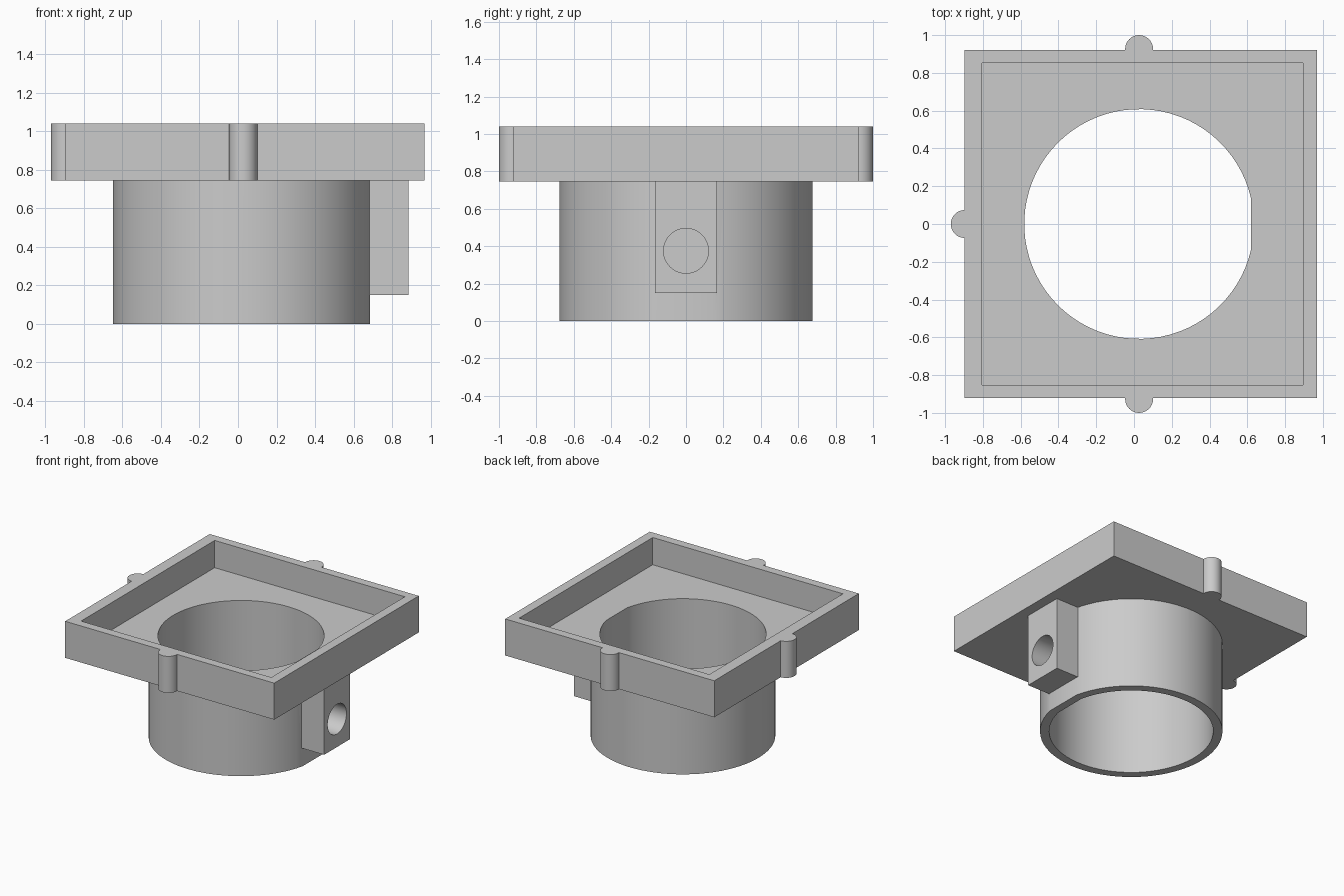
import bpy, bmesh, math

if "Cube" in bpy.data.objects:
    bpy.data.objects.remove(bpy.data.objects["Cube"])

grey = bpy.data.materials.new("light grey plastic")
grey.use_nodes = True
COLOUR = (0.6, 0.6, 0.6, 1)
grey.diffuse_color = COLOUR
grey.node_tree.nodes["Principled BSDF"].inputs["Base Color"].default_value = COLOUR

CX = 0.027                    # axis of the tube
BASE, FLOOR, TOP = 0.745, 0.82, 1.04


def prism(name, outline, z0, z1):
    """Extrude a flat outline from z0 to z1."""
    bm = bmesh.new()
    face = bm.faces.new([bm.verts.new((x, y, z0)) for x, y in outline])
    geom = bmesh.ops.extrude_face_region(bm, geom=[face])["geom"]
    for v in geom:
        if isinstance(v, bmesh.types.BMVert):
            v.co.z = z1
    bmesh.ops.recalc_face_normals(bm, faces=bm.faces)
    mesh = bpy.data.meshes.new(name)
    bm.to_mesh(mesh)
    bm.free()
    mesh.materials.append(grey)
    ob = bpy.data.objects.new(name, mesh)
    bpy.context.collection.objects.link(ob)
    return ob


def rect(x0, x1, y0, y1):
    return [(x0, y0), (x1, y0), (x1, y1), (x0, y1)]


def circle(cx, cy, r, n, flat=9):
    """Circle outline, cut straight at x = flat."""
    pts = []
    reach = math.acos(min(1, (flat - cx) / r)) if flat < cx + r else 0
    for i in range(n):
        a = reach + (2 * math.pi - 2 * reach) * i / (n - (1 if reach else 0))
        pts.append((cx + r * math.cos(a), cy + r * math.sin(a)))
    return pts


def combine(target, other, op):
    mod = target.modifiers.new(op.lower(), 'BOOLEAN')
    mod.operation = op
    mod.solver = 'EXACT'
    mod.object = other
    bpy.context.view_layer.objects.active = target
    bpy.ops.object.modifier_apply(modifier=mod.name)
    bpy.data.objects.remove(other)


# Square tray with three rounded ribs
tray = prism("tray", rect(-0.898, 0.969, -0.922, 0.922), BASE, TOP)
for x, y in ((CX, 0.926), (CX, -0.926), (-0.896, 0)):
    combine(tray, prism("rib", circle(x, y, 0.074, 32), BASE, TOP), 'UNION')
combine(tray, prism("pocket", rect(-0.805, 0.894, -0.852, 0.852), FLOOR, TOP + 0.2), 'DIFFERENCE')

# Tube with one flattened side, opening through the tray floor
combine(tray, prism("tube", circle(CX, 0, 0.676, 72, 0.685), 0, BASE + 0.03), 'UNION')

# Mounting lug on the flattened side, with a round socket
combine(tray, prism("lug", rect(0.65, 0.885, -0.165, 0.165), 0.15, BASE + 0.03), 'UNION')
combine(tray, prism("bore", circle(CX, 0, 0.608, 72, 0.62), -0.2, FLOOR + 0.1), 'DIFFERENCE')
socket = prism("socket", circle(0, 0, 0.12, 48), 0.685, 1.1)
socket.rotation_euler = (0, math.pi / 2, 0)
socket.location = (0, 0, 0.375)
bpy.context.view_layer.update()
combine(tray, socket, 'DIFFERENCE')

tray.name = "tray_with_tube"
bpy.ops.object.select_all(action='DESELECT')
tray.select_set(True)
bpy.context.view_layer.objects.active = tray
bpy.ops.object.shade_smooth_by_angle(angle=math.radians(20))
